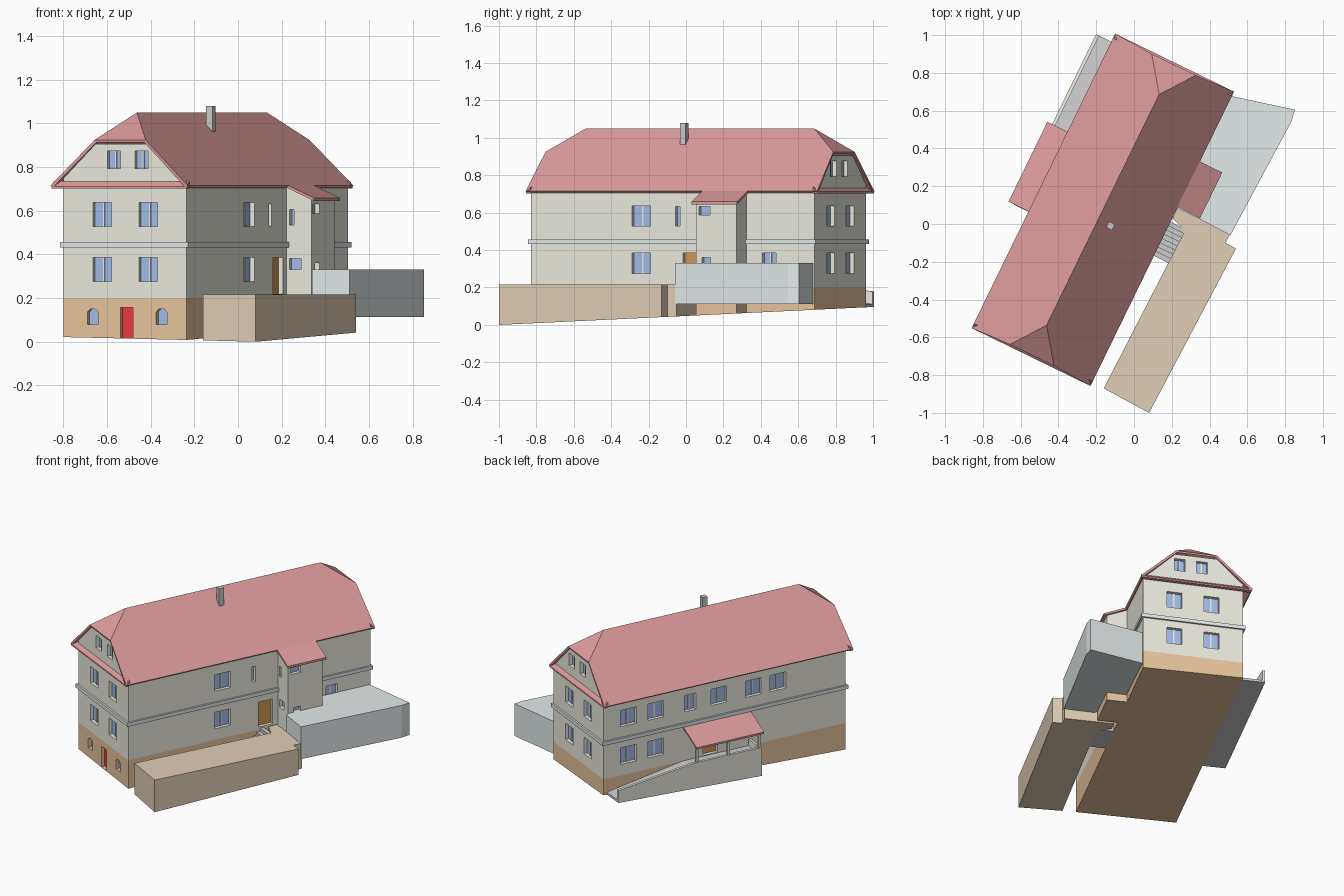
import bpy, bmesh, math
from mathutils import Matrix, Vector

if "Cube" in bpy.data.objects:
    bpy.data.objects.remove(bpy.data.objects["Cube"])

# House frame: local x = across the house, local y = along it
M = Matrix.Translation((-0.165, 0.075, 0)) @ Matrix.Rotation(math.radians(-26), 4, 'Z')
MI = M.inverted()


def material(name, rgb):
    m = bpy.data.materials.new(name)
    m.diffuse_color = (*rgb, 1)
    m.use_nodes = True
    m.node_tree.nodes["Principled BSDF"].inputs["Base Color"].default_value = m.diffuse_color
    return m


CREAM = material("cream", (0.84, 0.83, 0.74))
ORANGE = material("orange", (0.82, 0.56, 0.34))
ROOF = material("roof_red", (0.72, 0.33, 0.33))
BLUE = material("glass_blue", (0.36, 0.51, 0.83))
PALE = material("pale_blue", (0.77, 0.83, 0.83))
TAN = material("tan", (0.75, 0.62, 0.46))
BROWN = material("door_brown", (0.66, 0.31, 0.09))
RED = material("door_red", (0.88, 0.04, 0.05))
GREY = material("grey", (0.7, 0.7, 0.7))


def ground(x, y):
    return 0.048 * ((M @ Vector((x, y, 0))).y + 1)


def add_loops(bm, a, b):
    va = [bm.verts.new(M @ Vector(p)) for p in a]
    vb = [bm.verts.new(M @ Vector(p)) for p in b]
    n = len(a)
    faces = [bm.faces.new(va), bm.faces.new(vb)]
    for i in range(n):
        j = (i + 1) % n
        faces.append(bm.faces.new((va[i], va[j], vb[j], vb[i])))
    bmesh.ops.recalc_face_normals(bm, faces=faces)


def finish(bm, name, mat):
    me = bpy.data.meshes.new(name)
    bm.to_mesh(me)
    bm.free()
    ob = bpy.data.objects.new(name, me)
    bpy.context.collection.objects.link(ob)
    if mat:
        me.materials.append(mat)
    return ob


def solid(name, a, b, mat):
    bm = bmesh.new()
    add_loops(bm, a, b)
    return finish(bm, name, mat)


def prism(name, pts, lo, hi, mat, world=False):
    if world:
        pts = [(MI @ Vector((*p, 0))).xy for p in pts]
    h = lambda f, p: f(*p) if callable(f) else f
    return solid(name, [(*p, h(lo, p)) for p in pts], [(*p, h(hi, p)) for p in pts], mat)


def block(name, x0, x1, y0, y1, lo, hi, mat):
    return prism(name, [(x0, y0), (x1, y0), (x1, y1), (x0, y1)], lo, hi, mat)


XL, XR, L = -0.295, 0.333, 0.844

# Main walls with gables, base, string course
prof = [(XL, .2), (XR, .2), (XR, .71), (.13, .906), (-.13, .906), (XL, .748)]
walls = solid("main_walls", [(x, -L, z) for x, z in prof], [(x, L, z) for x, z in prof], CREAM)
base = block("base_storey", XL, XR, -L, L, ground, .2, ORANGE)
block("string_course", XL - .012, XR + .012, -L - .012, L + .012, .432, .456, PALE)

# Stair annex
annex_z = lambda x, y: .718 - .43 * (x - .345)
annex = block("annex_walls", .32, .46, .2, .44, .2, lambda x, y: annex_z(x, y) - .01, CREAM)
block("annex_base", .32, .46, .2, .44, ground, .2, ORANGE)
block("annex_roof", .32, .482, .185, .455, lambda x, y: annex_z(x, y) - .014, annex_z, ROOF)

# Main half-hipped roof
bm = bmesh.new()
side = [(.35, -.867, .715), (.35, .867, .715), (.13, .856, .925),
        (0, .68, 1.05), (0, -.68, 1.05), (.13, -.856, .925)]
hip = [(-.13, -.856, .925), (.13, -.856, .925), (0, -.68, 1.05)]
for s in (1, -1):
    for poly in (side, hip):
        bm.faces.new([bm.verts.new(M @ Vector((s * x, s * y, z))) for x, y, z in poly])
bmesh.ops.remove_doubles(bm, verts=bm.verts[:], dist=1e-4)
roof = finish(bm, "main_roof", ROOF)
sol = roof.modifiers.new("thickness", 'SOLIDIFY')
sol.thickness, sol.offset = .014, -1

# Little skirt roofs below the gables
for s, nm in ((-1, "front"), (1, "back")):
    tri = [(.867 * s, .703), (.867 * s, .712), (.84 * s, .737), (.84 * s, .703)]
    solid(nm + "_skirt_roof", [(-.345, *p) for p in tri], [(.345, *p) for p in tri], ROOF)

# Chimney
cx, cy = (MI @ Vector((-.125, -.01, 0))).xy
block("chimney", cx - .017, cx + .017, cy - .017, cy + .017, .96, 1.08, GREY)

# Openings: recess cutters, panes and mullions
FACES = {
    "front": lambda u, d, z: (u, -L - d, z),
    "back": lambda u, d, z: (u, L + d, z),
    "right": lambda u, d, z: (XR + d, u, z),
    "left": lambda u, d, z: (XL - d, u, z),
    "annex_side": lambda u, d, z: (.46 + d, u, z),
    "annex_front": lambda u, d, z: (u, .2 - d, z),
}
cut = bmesh.new()
D = .028


def opening(face, u, w, z0, z1, kind="window", mat=BLUE, double=False, arch=False):
    f, h = FACES[face], w / 2
    out = [(u - h, z0), (u + h, z0), (u + h, z1), (u - h, z1)]
    if arch:
        out[2:] = [(u + h, z1 - .014), (u + h / 2, z1), (u - h / 2, z1), (u - h, z1 - .014)]
    add_loops(cut, [f(a, -D, z) for a, z in out], [f(a, .02, z) for a, z in out])
    name = face + "_" + kind
    solid(name, [f(a, -D - .002, z) for a, z in out], [f(a, -D + .005, z) for a, z in out], mat)
    if double:
        bar = [(u - .004, z0), (u + .004, z0), (u + .004, z1), (u - .004, z1)]
        solid(name + "_mullion", [f(a, -D, z) for a, z in bar],
              [f(a, -D + .01, z) for a, z in bar], CREAM)


UP, LOW = (.528, .637), (.275, .385)
for face in ("front", "back"):
    for u in (-.097, .137):
        for z in (UP, LOW):
            opening(face, u, .095, *z, double=True)
    for u in (-.037, .103):
        opening(face, u, .068, .793, .875, double=True)
for u in (-.145, .205):
    opening("front", u, .055, .08, .15, arch=True)
opening("front", .028, .065, .018, .157, "door", RED)
for z in (UP, LOW):
    opening("right", -.188, .11, *z, double=True)
opening("right", .03, .025, .53, .632)
opening("right", .574, .08, .29, .385, double=True)
opening("right", .112, .1, .218, .385, "door", BROWN)
opening("annex_side", .252, .065, .588, .632)
opening("annex_side", .262, .05, .29, .36)
opening("annex_front", .36, .022, .535, .605)
opening("annex_front", .378, .06, .33, .382)
for u, w in ((.67, .11), (.48, .11), (.24, .08), (.04, .11), (-.2, .11), (-.373, .11)):
    opening("left", u, w, *UP, double=True)
for u in (.67, .48, -.1):
    opening("left", u, .11, *LOW, double=True)
opening("left", .1, .1, .205, .375, "door", BROWN)

# Cut the recesses into the walls
cutter = finish(cut, "opening_cutter", None)
cutter.hide_render = True
for ob in (walls, base, annex):
    m = ob.modifiers.new("openings", 'BOOLEAN')
    m.object, m.operation, m.solver = cutter, 'DIFFERENCE', 'EXACT'
    dg = bpy.context.evaluated_depsgraph_get()
    me = bpy.data.meshes.new_from_object(ob.evaluated_get(dg))
    ob.modifiers.clear()
    ob.data = me
bpy.data.objects.remove(cutter)

# Tan terrace, stairs and flat-roofed side building
prism("terrace", [(-.16, -.87), (.08, -1), (.54, -.13), (.485, -.10), (.51, -.05),
                  (.23, .085), (.205, .03), (.27, -.035)], ground, .216, TAN, True)
for i in range(8):
    y = -.1 + .025 * i
    block("stair_step", XR, .44, y, y + .025, ground, .062 + .021 * i, GREY)
prism("side_building", [(.51, -.06), (.835, .545), (.852, .605), (.504, .68),
                        (.32, .3), (.34, .03)], .113, .33, PALE, True)

# Entrance porch and ramp on the left side
XO = -.436
block("porch_floor", XO, XL, -.178, .29, ground, .2, GREY)
block("ramp", XO, XL, .29, .82, ground, lambda x, y: .2 - .17 * (y - .29), GREY)
block("porch_parapet", XO - .004, XO + .014, -.18, .29, ground, .245, CREAM)
block("ramp_parapet", XO - .004, XO + .014, .29, .82, ground,
      lambda x, y: .245 - .125 * (y - .29), CREAM)
block("porch_end_parapet", XO, XL, -.182, -.166, ground, .245, CREAM)
for y in (-.165, .05, .27):
    block("porch_post", XO - .002, XO + .014, y - .008, y + .008, .2, .365, CREAM)
porch_z = lambda x, y: .432 - .42 * (XL - x)
block("porch_roof", -.468, XL, -.18, .29, lambda x, y: porch_z(x, y) - .012, porch_z, ROOF)
